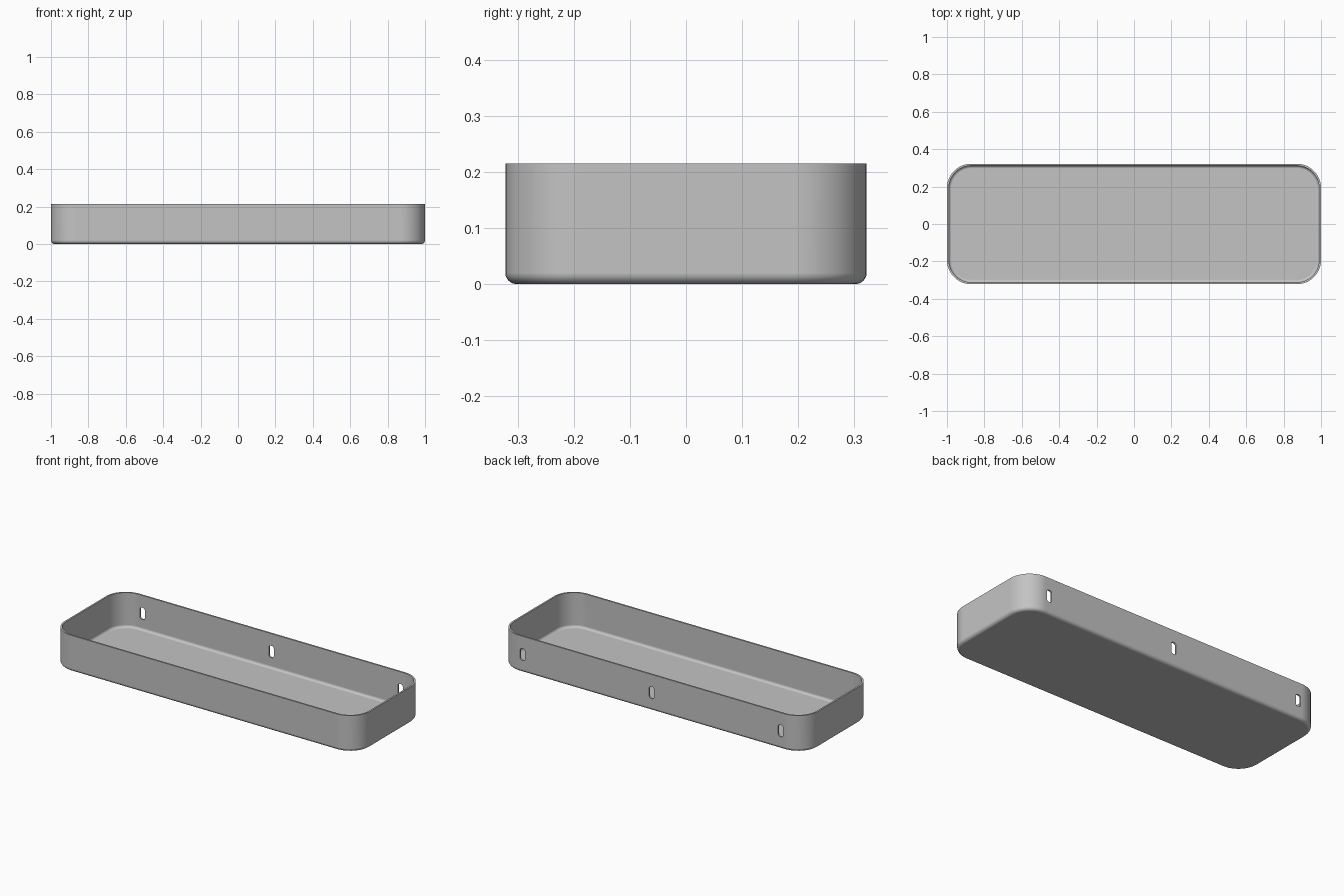
import bpy, bmesh, math

if "Cube" in bpy.data.objects:
    bpy.data.objects.remove(bpy.data.objects["Cube"], do_unlink=True)

HALF_X, HALF_Y, HEIGHT = 1.0, 0.322, 0.215
CORNER, WALL = 0.13, 0.01
OUTER_FILLET, INNER_FILLET = 0.02, 0.015


def rounded_rect(hx, hy, r, steps):
    """Counter-clockwise outline of a rounded rectangle."""
    pts = []
    for q, (sx, sy) in enumerate(((1, 1), (-1, 1), (-1, -1), (1, -1))):
        for i in range(steps + 1):
            a = math.pi / 2 * (q + i / steps)
            pts.append((sx * (hx - r) + r * math.cos(a), sy * (hy - r) + r * math.sin(a)))
    return pts


def loft(name, rings):
    """Skin a list of equal rings and cap both ends."""
    bm = bmesh.new()
    loops = [[bm.verts.new(p) for p in ring] for ring in rings]
    n = len(loops[0])
    for a, b in zip(loops, loops[1:]):
        for i in range(n):
            j = (i + 1) % n
            bm.faces.new((a[i], a[j], b[j], b[i]))
    bm.faces.new(loops[0][::-1])
    bm.faces.new(loops[-1])
    bmesh.ops.recalc_face_normals(bm, faces=bm.faces)
    mesh = bpy.data.meshes.new(name)
    bm.to_mesh(mesh)
    bm.free()
    obj = bpy.data.objects.new(name, mesh)
    bpy.context.collection.objects.link(obj)
    return obj


def fillet(r, inset, base, steps=6):
    """Quarter-round profile from floor to wall as (inset, z) pairs."""
    angles = [math.pi / 2 * i / steps for i in range(steps + 1)]
    return [(inset + r * (1 - math.sin(a)), base + r * (1 - math.cos(a))) for a in angles]


# Tray shell: outer skin up, over the rim, inner skin down to the floor
profile = fillet(OUTER_FILLET, 0, 0) + [(0, HEIGHT), (WALL, HEIGHT)]
profile += fillet(INNER_FILLET, WALL, WALL)[::-1]
rings = [[(x, y, z) for x, y in rounded_rect(HALF_X - d, HALF_Y - d, CORNER - d, 12)]
         for d, z in profile]
tray = loft("tray", rings)

gray = bpy.data.materials.new("plain gray")
gray.use_nodes = True
color = (0.55, 0.55, 0.55, 1)
gray.diffuse_color = color
gray.node_tree.nodes["Principled BSDF"].inputs["Base Color"].default_value = color
tray.data.materials.append(gray)

bpy.context.view_layer.objects.active = tray
tray.select_set(True)

# Three upright mounting slots through the back wall
slot = rounded_rect(0.016, 0.035, 0.012, 5)
for x in (-0.845, 0, 0.845):
    cutter = loft("slot_cutter", [[(x + u, y, HEIGHT / 2 + v) for u, v in slot]
                                  for y in (HALF_Y - 0.05, HALF_Y + 0.05)])
    cutter.hide_render = True
    cutter.data.materials.append(gray)
    cut = tray.modifiers.new("slot", 'BOOLEAN')
    cut.operation, cut.solver, cut.object = 'DIFFERENCE', 'EXACT', cutter
    bpy.ops.object.modifier_apply(modifier=cut.name)
    bpy.data.objects.remove(cutter, do_unlink=True)

# Smooth rounding with crisp rim and slot edges
bpy.ops.object.shade_smooth_by_angle(angle=math.radians(30))
weighted = tray.modifiers.new("weighted_normals", 'WEIGHTED_NORMAL')
weighted.keep_sharp = True
